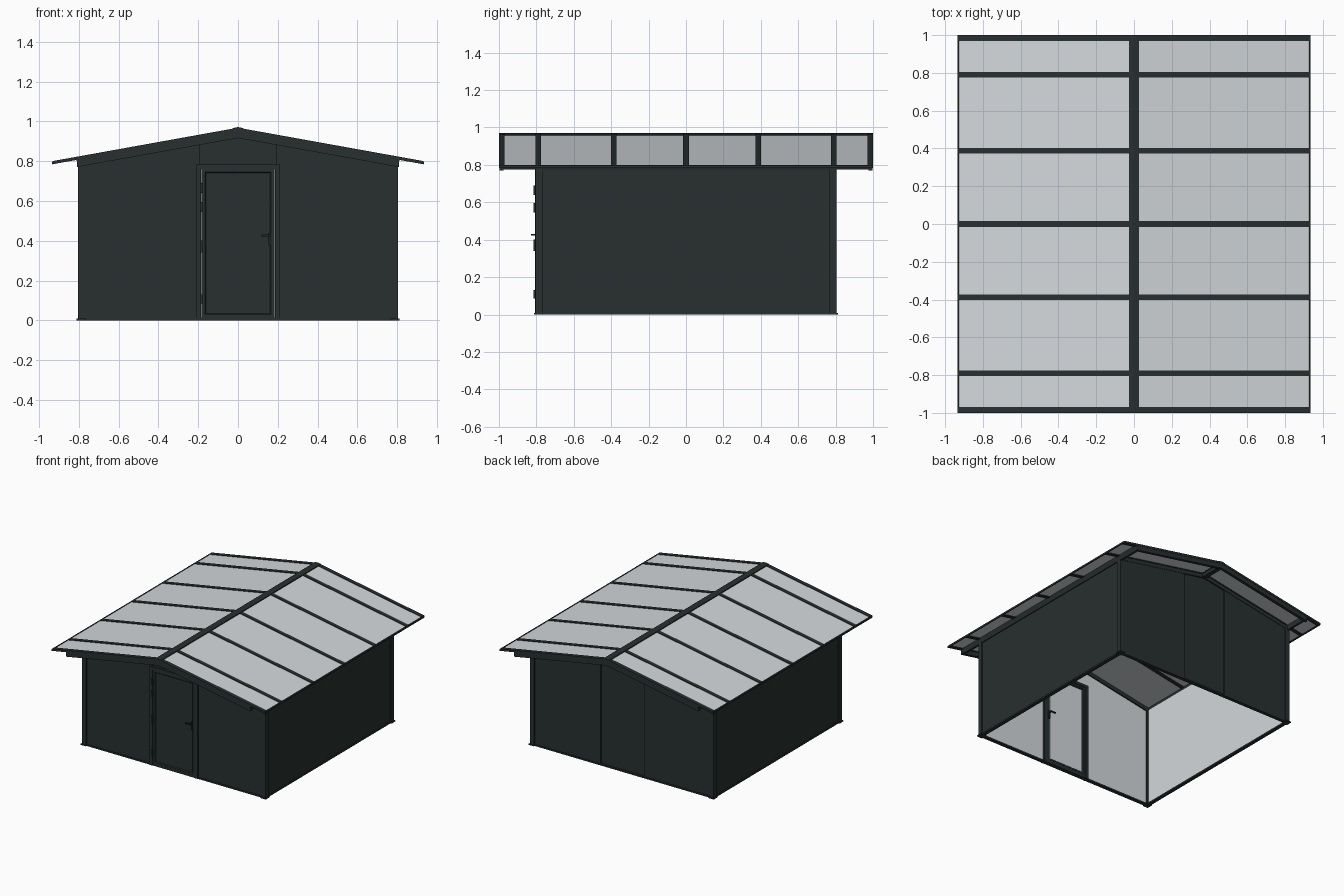
import bpy, bmesh
from mathutils import Vector

if "Cube" in bpy.data.objects:
    bpy.data.objects.remove(bpy.data.objects["Cube"])


def material(name, rgb):
    m = bpy.data.materials.new(name)
    m.diffuse_color = (*rgb, 1)
    m.use_nodes = True
    m.node_tree.nodes["Principled BSDF"].inputs["Base Color"].default_value = m.diffuse_color
    return m


WALL = material("anthracite", (0.0205, 0.029, 0.028))
PALE = material("pale grey panel", (0.66, 0.69, 0.71))
METAL = material("black hardware", (0.012, 0.015, 0.016))


def prism(name, profile, y0, y1, mat, inner=None, inset=None):
    """Extrude an xz profile along y. inner: direction of the faces that get the pale colour."""
    bm = bmesh.new()
    a = [bm.verts.new((x, y0, z)) for x, z in profile]
    b = [bm.verts.new((x, y1, z)) for x, z in profile]
    n = len(a)
    bm.faces.new(a)
    bm.faces.new(b[::-1])
    for i in range(n):
        bm.faces.new((a[i], b[i], b[(i + 1) % n], a[(i + 1) % n]))
    bmesh.ops.recalc_face_normals(bm, faces=bm.faces)
    bm.normal_update()
    if inset:
        ends = [f for f in bm.faces if abs(f.normal.y) > 0.9]
        bmesh.ops.inset_individual(bm, faces=ends, thickness=inset, depth=0)
        bmesh.ops.inset_individual(bm, faces=ends, thickness=0.008, depth=-0.006)
        bm.normal_update()
    me = bpy.data.meshes.new(name)
    me.materials.append(mat)
    if inner:
        me.materials.append(PALE)
        for f in bm.faces:
            if f.normal.dot(Vector(inner)) > 0.9:
                f.material_index = 1
    bm.to_mesh(me)
    bm.free()
    ob = bpy.data.objects.new(name, me)
    bpy.context.collection.objects.link(ob)
    return ob


def box(name, x0, x1, y0, y1, z0, z1, mat, **kw):
    return prism(name, [(x0, z0), (x1, z0), (x1, z1), (x0, z1)], y0, y1, mat, **kw)


def roof_z(x):
    return 0.968 - 0.18 * abs(x)


def slab(name, x0, x1, d0, d1, y0, y1, mat):
    """Strip that follows the roof slope, d0 to d1 below the roof top."""
    return prism(name, [(x0, roof_z(x0) - d0), (x1, roof_z(x1) - d0),
                        (x1, roof_z(x1) - d1), (x0, roof_z(x0) - d1)], y0, y1, mat)


for s, side in ((-1, "left"), (1, "right")):
    # Side walls with a pale inner face
    x0, x1 = sorted((s * 0.795, s * 0.78))
    box(f"{side}_wall", x0, x1, -0.78, 0.78, 0.005, 0.79, WALL, inner=(-s, 0, 0))
    box(f"{side}_sill", s * 0.775, s * 0.803, -0.8, 0.8, 0, 0.012, WALL)
    # Eave beam running the full roof length
    prism(f"{side}_eave_beam", [(s * 0.785, 0.775), (s * 0.802, 0.775),
                                (s * 0.814, 0.812), (s * 0.785, 0.815)], -0.995, 0.995, WALL)
    # Corner posts on small feet
    for t, end in ((-1, "front"), (1, "back")):
        box(f"{end}_{side}_post", s * 0.768, s * 0.804, t * 0.768, t * 0.804, 0, 0.80, WALL)
        box(f"{end}_{side}_foot", s * 0.765, s * 0.812, t * 0.765, t * 0.812, 0, 0.008, WALL)
    # Roof sheet, cross bars and eave edge
    slab(f"{side}_roof_sheet", 0, s * 0.925, 0.005, 0.010, -0.99, 0.99, PALE)
    for i, y in enumerate((-0.985, -0.79, -0.387, 0, 0.387, 0.79, 0.985)):
        slab(f"{side}_roof_bar_{i}", 0, s * 0.93, 0, 0.016, y - 0.015, y + 0.015, WALL)
    slab(f"{side}_eave_edge", s * 0.926, s * 0.935, 0.002, 0.016, -1, 1, WALL)
    # Sloping fascias under both roof ends, and rails along the gable tops
    for t, end in ((-1, "front"), (1, "back")):
        slab(f"{end}_{side}_fascia", 0, s * 0.81, 0.012, 0.052, t * 0.975, t * 0.998, WALL)
        slab(f"{end}_{side}_gable_rail", 0, s * 0.79, 0.014, 0.045, t * 0.77, t * 0.80, WALL)

# Ridge cap and ridge beam
prism("ridge_cap", [(-0.026, 0.952), (-0.026, 0.966), (0, 0.971), (0.026, 0.966), (0.026, 0.952)],
      -1, 1, WALL)
box("ridge_beam", -0.018, 0.018, -0.99, 0.99, 0.925, 0.958, WALL)

# Gable walls: two outer fields and a slightly recessed middle field
for t, end in ((-1, "front"), (1, "back")):
    face = (0, -t, 0)
    for s, side in ((-1, "left"), (1, "right")):
        prism(f"{end}_{side}_wall",
              [(s * 0.19, 0.005), (s * 0.785, 0.005), (s * 0.785, roof_z(0.785) - 0.015),
               (s * 0.19, roof_z(0.19) - 0.015)], t * 0.78, t * 0.797, WALL, inner=face)
        box(f"{end}_{side}_sill", s * 0.20, s * 0.79, t * 0.775, t * 0.803, 0, 0.012, WALL)
    bottom = 0.77 if t < 0 else 0.005
    prism(f"{end}_middle_wall",
          [(-0.19, bottom), (0.19, bottom), (0.19, roof_z(0.19) - 0.015), (0, 0.953),
           (-0.19, roof_z(0.19) - 0.015)], t * 0.78, t * 0.789, WALL, inner=face)
box("back_middle_sill", -0.2, 0.2, 0.775, 0.803, 0, 0.012, WALL)

# Door frame, threshold and leaf with inset panel
for s, side in ((-1, "left"), (1, "right")):
    box(f"door_{side}_jamb", s * 0.185, s * 0.21, -0.806, -0.765, 0, 0.78, WALL)
box("door_head", -0.21, 0.21, -0.806, -0.765, 0.76, 0.782, WALL)
box("door_threshold", -0.19, 0.19, -0.803, -0.77, 0, 0.015, WALL)
box("door_leaf", -0.183, 0.183, -0.802, -0.772, 0.012, 0.762, WALL, inset=0.024)
box("door_inner_panel", -0.15, 0.15, -0.780, -0.776, 0.045, 0.73, PALE)

# Hinges
for i, (z0, z1) in enumerate(((0.085, 0.13), (0.34, 0.40), (0.545, 0.595), (0.64, 0.69))):
    box(f"hinge_{i}", -0.192, -0.178, -0.815, -0.80, z0, z1, WALL)

# Lever handles outside and inside
for t, end in ((-1, "outer"), (1, "inner")):
    y = -0.787 + t * 0.015
    box(f"{end}_handle_plate", 0.153, 0.168, y, y + t * 0.006, 0.375, 0.44, METAL)
    box(f"{end}_handle_neck", 0.156, 0.165, y, y + t * 0.026, 0.422, 0.431, METAL)
    box(f"{end}_handle_lever", 0.118, 0.165, y + t * 0.019, y + t * 0.028, 0.422, 0.431, METAL)
